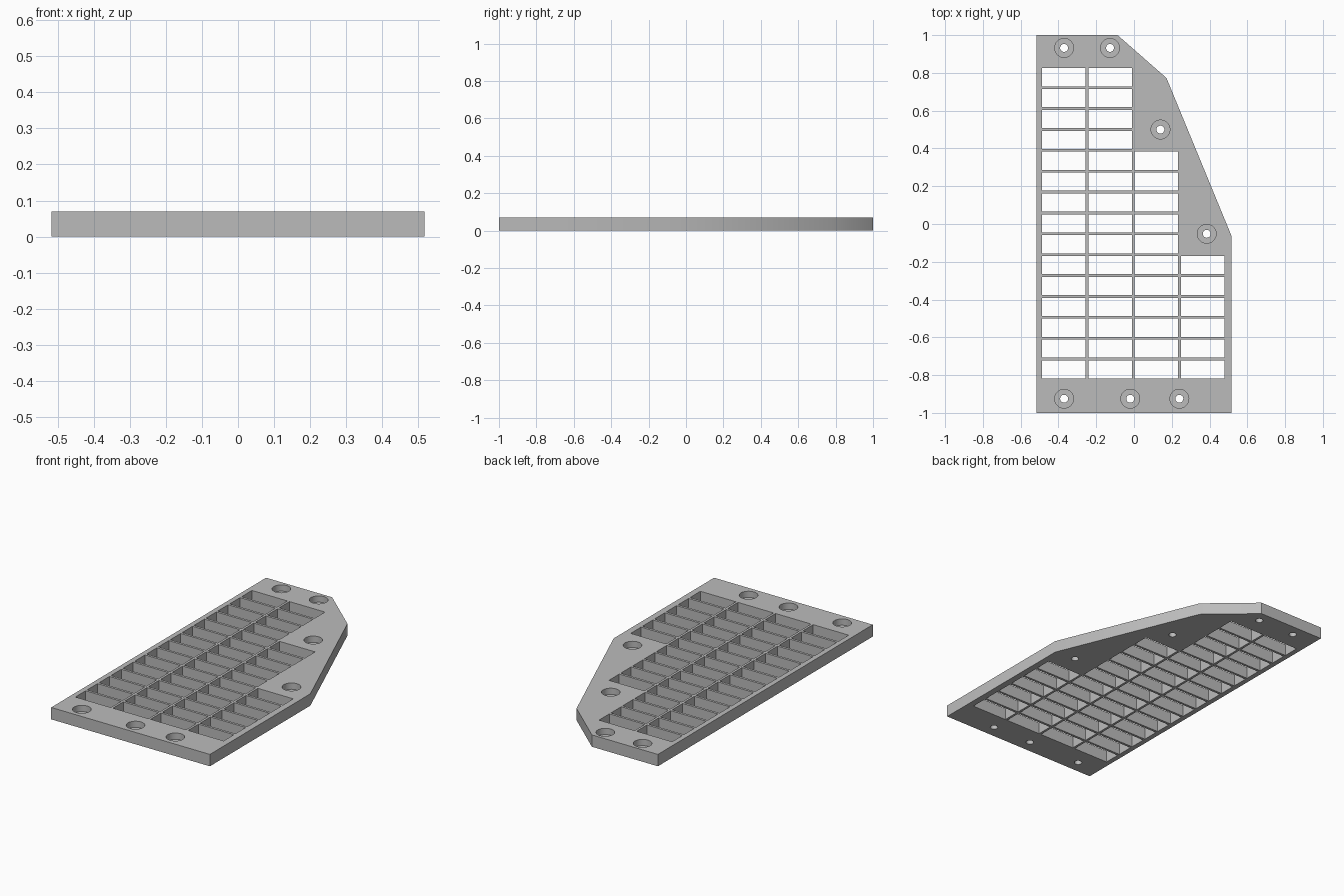
import bpy
import bmesh
from mathutils import Matrix, Vector

THICK = 0.07
BORE_FLOOR = 0.033

cube = bpy.data.objects.get("Cube")
if cube:
    bpy.data.objects.remove(cube, do_unlink=True)

grey = bpy.data.materials.new("mid grey")
grey.use_nodes = True
colour = (0.5, 0.5, 0.5, 1)
grey.diffuse_color = colour
grey.node_tree.nodes["Principled BSDF"].inputs["Base Color"].default_value = colour


def make_object(name, bm):
    bmesh.ops.recalc_face_normals(bm, faces=bm.faces[:])
    mesh = bpy.data.meshes.new(name)
    bm.to_mesh(mesh)
    bm.free()
    mesh.materials.append(grey)
    obj = bpy.data.objects.new(name, mesh)
    bpy.context.collection.objects.link(obj)
    return obj


def cut(target, name, bm):
    """Subtract the cutter from the target, then discard it."""
    cutter = make_object(name, bm)
    cutter.hide_render = True
    mod = target.modifiers.new(name, "BOOLEAN")
    mod.operation = "DIFFERENCE"
    mod.solver = "EXACT"
    mod.object = cutter
    bpy.context.view_layer.objects.active = target
    bpy.ops.object.modifier_apply(modifier=mod.name)
    bpy.data.objects.remove(cutter, do_unlink=True)


# Plate with two slanted edges on one side
outline = [(-0.517, -1), (0.517, -1), (0.517, -0.065),
           (0.172, 0.773), (-0.087, 1), (-0.517, 1)]
bm = bmesh.new()
base = bm.faces.new([bm.verts.new((x, y, 0)) for x, y in outline])
top = bmesh.ops.extrude_face_region(bm, geom=[base])["geom"]
bmesh.ops.translate(bm, vec=(0, 0, THICK),
                    verts=[v for v in top if isinstance(v, bmesh.types.BMVert)])
plate = make_object("grate_plate", bm)

# Rectangular openings, stepped down towards the slanted side
pitch = Vector((0.245, 0.1105))
size = Vector((0.231, 0.096))
first = Vector((-0.487, -0.818)) + size / 2
bm = bmesh.new()
for column, rows in enumerate((15, 15, 11, 6)):
    for row in range(rows):
        place = Matrix.Translation((first.x + column * pitch.x,
                                    first.y + row * pitch.y, THICK / 2))
        scale = Matrix.Diagonal((size.x, size.y, THICK * 2, 1))
        bmesh.ops.create_cube(bm, size=1, matrix=place @ scale)
cut(plate, "slot_cutter", bm)

# Counterbored screw holes around the rim
holes = [(-0.37, 0.932), (-0.127, 0.932), (0.14, 0.5), (0.385, -0.052),
         (-0.37, -0.925), (-0.02, -0.925), (0.24, -0.925)]
for name, radius, bottom in (("bore_cutter", 0.05, BORE_FLOOR),
                             ("screw_cutter", 0.021, -THICK)):
    bm = bmesh.new()
    depth = 2 * THICK - bottom
    for x, y in holes:
        bmesh.ops.create_cone(bm, cap_ends=True, segments=32, depth=depth,
                              radius1=radius, radius2=radius,
                              matrix=Matrix.Translation((x, y, bottom + depth / 2)))
    cut(plate, name, bm)

bpy.context.view_layer.objects.active = plate
plate.select_set(True)
bpy.ops.object.shade_smooth_by_angle()
